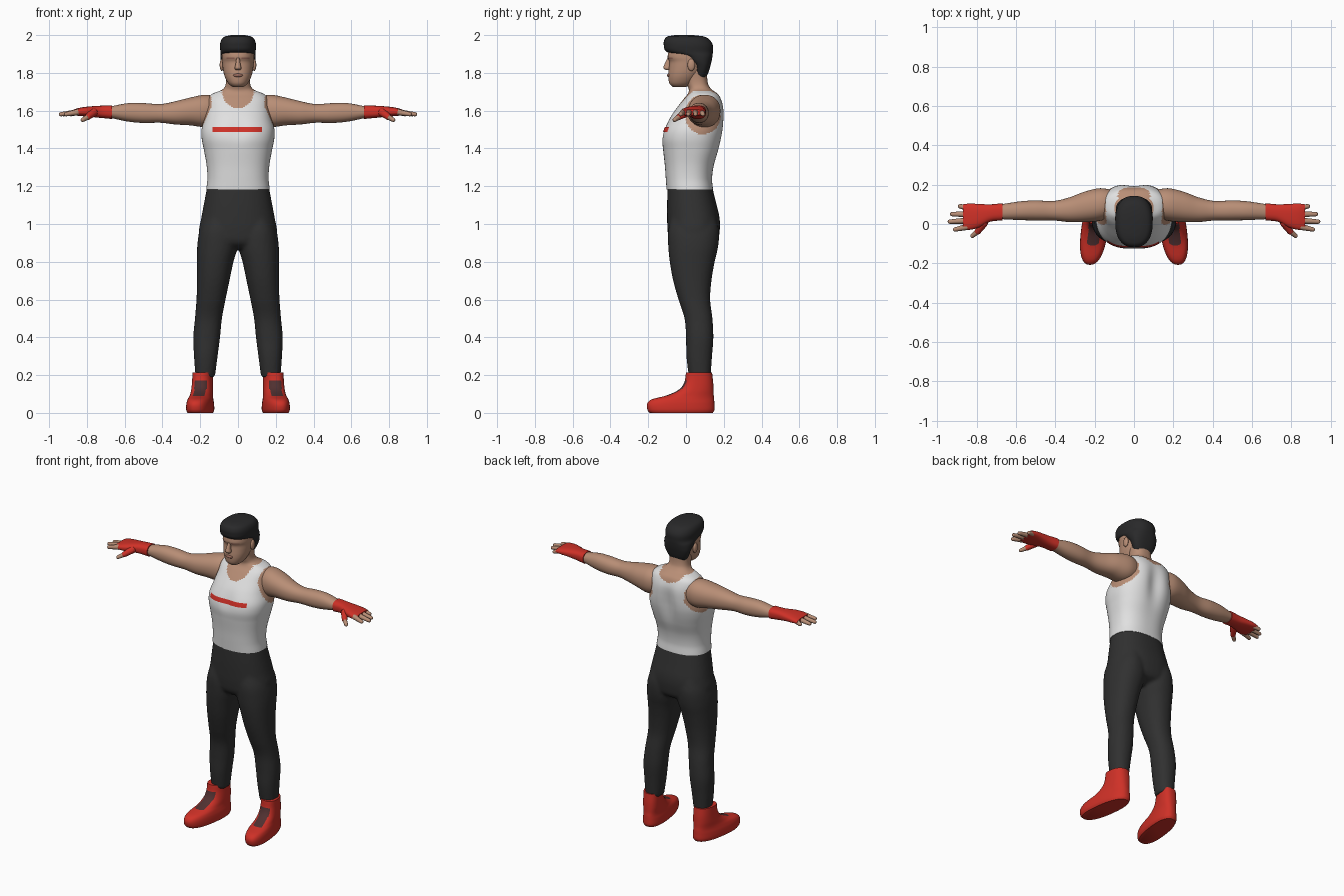
import bpy, bmesh, math
from mathutils import Vector, Matrix
from mathutils.bvhtree import BVHTree

cube = bpy.data.objects.get("Cube")
if cube:
    bpy.data.objects.remove(cube)


def material(name, color):
    mat = bpy.data.materials.new(name)
    mat.use_nodes = True
    rgba = (*color, 1)
    mat.diffuse_color = rgba
    mat.node_tree.nodes["Principled BSDF"].inputs["Base Color"].default_value = rgba
    return mat


SKIN = material("skin", (.48, .27, .18))
LIP = material("lip", (.33, .15, .11))
HAIR = material("black hair", (.022, .022, .023))
SHIRT = material("white cloth", (.75, .75, .75))
PANTS = material("charcoal cloth", (.03, .03, .03))
RED = material("red", (.62, .03, .02))
LACES = material("dark lace brown", (.08, .03, .03))


def finish(name, bm, mats, rule=None, mirror=False, sharp=50):
    """Turn a bmesh into a smooth shaded object."""
    bmesh.ops.recalc_face_normals(bm, faces=bm.faces)
    for face in bm.faces:
        face.smooth = True
        if rule:
            face.material_index = int(rule(face.calc_center_median()))
    mesh = bpy.data.meshes.new(name)
    bm.to_mesh(mesh)
    bm.free()
    for mat in mats:
        mesh.materials.append(mat)
    mesh.set_sharp_from_angle(angle=math.radians(sharp))
    obj = bpy.data.objects.new(name, mesh)
    bpy.context.collection.objects.link(obj)
    if mirror:
        obj.modifiers.new("mirror", "MIRROR").use_mirror_merge = False
    return obj


def smooth_rings(keys, spacing):
    """Cubic interpolation of key rings, with the first value as parameter."""
    def slope(i):
        a, b = keys[max(i - 1, 0)], keys[min(i + 1, len(keys) - 1)]
        return [(q - p) / (b[0] - a[0]) for p, q in zip(a, b)]

    rings = []
    for i in range(len(keys) - 1):
        a, b, ma, mb = keys[i], keys[i + 1], slope(i), slope(i + 1)
        d = b[0] - a[0]
        count = max(1, math.ceil(abs(d) / spacing))
        for k in range(count):
            u = k / count
            h = 3 * u * u - 2 * u ** 3
            rings.append([p * (1 - h) + q * h + d * (m * u * (1 - u) ** 2 - n * u * u * (1 - u))
                          for p, q, m, n in zip(a, b, ma, mb)])
    return rings + [list(keys[-1])]


def loft(bm, keys, axis="z", power=2.2, sides=40, spacing=.015, shape=None):
    """Skin rings of (position, low, high, low, high) along an axis."""
    def curve(v):
        return math.copysign(abs(v) ** (2 / power), v)

    previous = None
    for t, a0, a1, b0, b1 in smooth_rings(keys, spacing):
        ring = []
        for k in range(sides):
            ang = math.tau * k / sides
            a = (a0 + a1) / 2 + (a1 - a0) / 2 * curve(math.cos(ang))
            b = (b0 + b1) / 2 + (b1 - b0) / 2 * curve(math.sin(ang))
            co = Vector((a, b, t) if axis == "z" else (t, a, b))
            ring.append(bm.verts.new(shape(co) if shape else co))
        if previous:
            for k in range(sides):
                n = (k + 1) % sides
                bm.faces.new((previous[k], previous[n], ring[n], ring[k]))
        else:
            bm.faces.new(ring[::-1])
        previous = ring
    bm.faces.new(previous)
    return bm


def centred(rows):
    """Rings symmetric in x from (z, half width, front, back)."""
    return [(z, -w, w, f, b) for z, w, f, b in rows]


def ball(bm, at, radii):
    mat = Matrix.Translation(at) @ Matrix.Diagonal((*radii, 1))
    return bmesh.ops.create_uvsphere(bm, u_segments=16, v_segments=10, radius=1, matrix=mat)["verts"]


def capsule(name, mat, start, r0, end, r1):
    """Rounded tapered segment, mirrored to both hands."""
    bm = bmesh.new()
    verts = ball(bm, start, [r0] * 3) + ball(bm, end, [r1] * 3)
    hull = bmesh.ops.convex_hull(bm, input=verts)
    bmesh.ops.delete(bm, geom=[v for v in hull["geom_interior"]
                               if isinstance(v, bmesh.types.BMVert)], context="VERTS")
    finish(name, bm, [mat], mirror=True)


def drape(name, target, mat, x0, x1, z0, z1, mirror=False, lift=.004):
    """Thin plate laid on the front of another part."""
    tree = BVHTree.FromPolygons([v.co for v in target.data.vertices],
                                [p.vertices[:] for p in target.data.polygons])
    bm = bmesh.new()
    bmesh.ops.create_grid(bm, x_segments=24, y_segments=4, size=.5)
    for v in bm.verts:
        x, z = x0 + (x1 - x0) * (v.co.x + .5), z0 + (z1 - z0) * (v.co.y + .5)
        hit = tree.ray_cast(Vector((x, -1, z)), Vector((0, 1, 0)))[0]
        v.co = (x, hit.y - lift, z)
    finish(name, bm, [mat], mirror=mirror)


# Trousers: hips and legs fused into one smooth surface
bm = loft(bmesh.new(), centred([(.87, .1, -.05, .1), (.9, .19, -.085, .16), (.96, .207, -.097, .178),
                                (1.03, .195, -.1, .178), (1.11, .18, -.1, .16), (1.2, .163, -.097, .138)]), power=2.3)
leg = [(.19, .122, .225, .015, .13), (.3, .108, .233, .002, .138), (.4, .095, .237, 0, .145),
       (.5, .085, .228, -.008, .14), (.6, .066, .22, -.04, .128), (.7, .045, .217, -.068, .135),
       (.8, .024, .217, -.086, .152), (.88, .002, .216, -.094, .17), (.96, .002, .205, -.095, .175),
       (1.03, .02, .18, -.08, .16)]
for side in (1, -1):
    loft(bm, [(z, min(a * side, b * side), max(a * side, b * side), f, r) for z, a, b, f, r in leg])
trousers = finish("trousers", bm, [PANTS])
remesh = trousers.modifiers.new("fuse", "REMESH")
remesh.mode, remesh.voxel_size, remesh.use_smooth_shade = "VOXEL", .01, True
relax = trousers.modifiers.new("relax", "SMOOTH")
relax.factor, relax.iterations = .5, 4


# Torso and neck, with the vest marked out by neckline and armholes
def muscle(co):
    x, y, z = co
    groove = math.exp(-(x / .05) ** 2)
    if y > .08:
        co.y -= .022 * groove * math.exp(-((z - 1.52) / .12) ** 2)
    elif y < 0:
        co.y += .009 * groove * math.exp(-((z - 1.5) / .06) ** 2)
    return co


def bare(c):
    depth = .1 if c.y < .08 else .055
    neckline = (c.x / .085) ** 2 + ((c.z - 1.71) / depth) ** 2 < 1
    armhole = abs(c.x) > .115 and ((c.y - .09) / .095) ** 2 + ((c.z - 1.58) / .105) ** 2 < 1
    return neckline or armhole or c.z > 1.703


bm = loft(bmesh.new(), centred([
    (1.183, .168, -.103, .143), (1.24, .162, -.107, .138), (1.31, .166, -.112, .148),
    (1.39, .18, -.121, .175), (1.45, .192, -.128, .192), (1.5, .193, -.119, .202),
    (1.56, .178, -.088, .207), (1.62, .167, -.045, .203), (1.665, .16, -.01, .187),
    (1.69, .135, .01, .17), (1.71, .085, .015, .14), (1.74, .065, .005, .118),
    (1.81, .065, -.01, .11)]), power=2.4, sides=112, spacing=.007, shape=muscle)
torso = finish("vest_and_neck", bm, [SHIRT, SKIN], rule=bare)
drape("chest_stripe", torso, RED, -.135, .128, 1.488, 1.514)

# Arms
bm = loft(bmesh.new(), [
    (.1, .04, .17, 1.53, 1.67), (.17, .017, .182, 1.513, 1.684), (.25, .01, .165, 1.522, 1.67),
    (.33, .01, .135, 1.527, 1.65), (.41, .018, .117, 1.536, 1.635), (.5, .018, .12, 1.535, 1.64),
    (.58, .02, .115, 1.542, 1.64), (.68, .025, .1, 1.562, 1.622), (.78, .03, .09, 1.575, 1.61)], axis="x")
finish("arms", bm, [SKIN], mirror=True)

# Fingerless gloves, fingers and thumbs
bm = loft(bmesh.new(), [
    (.668, .018, .106, 1.556, 1.628), (.73, .012, .1, 1.562, 1.626), (.79, -.018, .102, 1.568, 1.622),
    (.84, -.03, .104, 1.572, 1.615), (.87, -.026, .1, 1.576, 1.606)], axis="x", power=2.6)
finish("gloves", bm, [RED], mirror=True)
for label, y, tip_x, tip_y in (("index", -.015, .91, -.028), ("middle", .017, .937, .012),
                               ("ring", .05, .925, .05), ("little", .083, .885, .09)):
    capsule(label + "_fingers", SKIN, (.85, y, 1.592), .016, (tip_x, tip_y, 1.581), .011)
capsule("thumb_wraps", RED, (.765, .005, 1.59), .022, (.795, -.038, 1.567), .016)
capsule("thumb_tips", SKIN, (.795, -.038, 1.567), .014, (.822, -.06, 1.551), .011)

# Head
bm = loft(bmesh.new(), centred([
    (1.725, .028, -.068, .0), (1.74, .048, -.086, .03), (1.77, .066, -.093, .06), (1.8, .076, -.093, .085),
    (1.83, .081, -.09, .105), (1.86, .084, -.088, .12), (1.882, .086, -.097, .125), (1.92, .084, -.09, .128),
    (1.97, .06, -.07, .09)]), sides=56, spacing=.008)
head = finish("head", bm, [SKIN])
bm = loft(bmesh.new(), centred([
    (1.814, .012, -.105, -.08), (1.824, .018, -.119, -.08), (1.84, .014, -.116, -.08),
    (1.878, .008, -.099, -.08)]), sides=16, spacing=.006)
finish("nose", bm, [SKIN])
bm = bmesh.new()
ball(bm, (.086, .028, 1.842), (.011, .02, .032))
finish("ears", bm, [SKIN], mirror=True)
bm = bmesh.new()
ball(bm, (0, -.091, 1.787), (.026, .01, .009))
finish("lips", bm, [LIP])
drape("eyebrows", head, LIP, .018, .06, 1.874, 1.882, mirror=True, lift=.002)

# Swept hair with a low nape and a raised fringe
bm = loft(bmesh.new(), centred([
    (1.768, .052, .045, .102), (1.8, .07, .045, .118), (1.84, .085, .038, .13), (1.865, .091, .01, .136),
    (1.89, .093, -.025, .14), (1.91, .093, -.1, .142), (1.95, .095, -.118, .141),
    (1.98, .085, -.112, .12), (1.994, .065, -.095, .09), (2, .035, -.06, .04)]),
    power=2.4, sides=56, spacing=.007)
finish("hair", bm, [HAIR], sharp=70)


# High top shoes turned slightly outward, with lace panels
def splay(co):
    co.x += .19 - .13 * (co.y - .05)
    return co


def lace(c):
    middle = .19 - .13 * (c.y - .05)
    return .088 < c.z < .172 and c.y < .04 and abs(c.x - middle) < .032


bm = loft(bmesh.new(), centred([
    (0, .062, -.192, .142), (.015, .068, -.204, .15), (.05, .067, -.205, .15), (.073, .062, -.178, .149),
    (.09, .058, -.11, .147), (.12, .056, -.042, .146), (.16, .054, -.01, .144), (.213, .052, 0, .138)]),
    power=2.4, sides=64, spacing=.006, shape=splay)
finish("shoes", bm, [RED, LACES], rule=lace, mirror=True)
